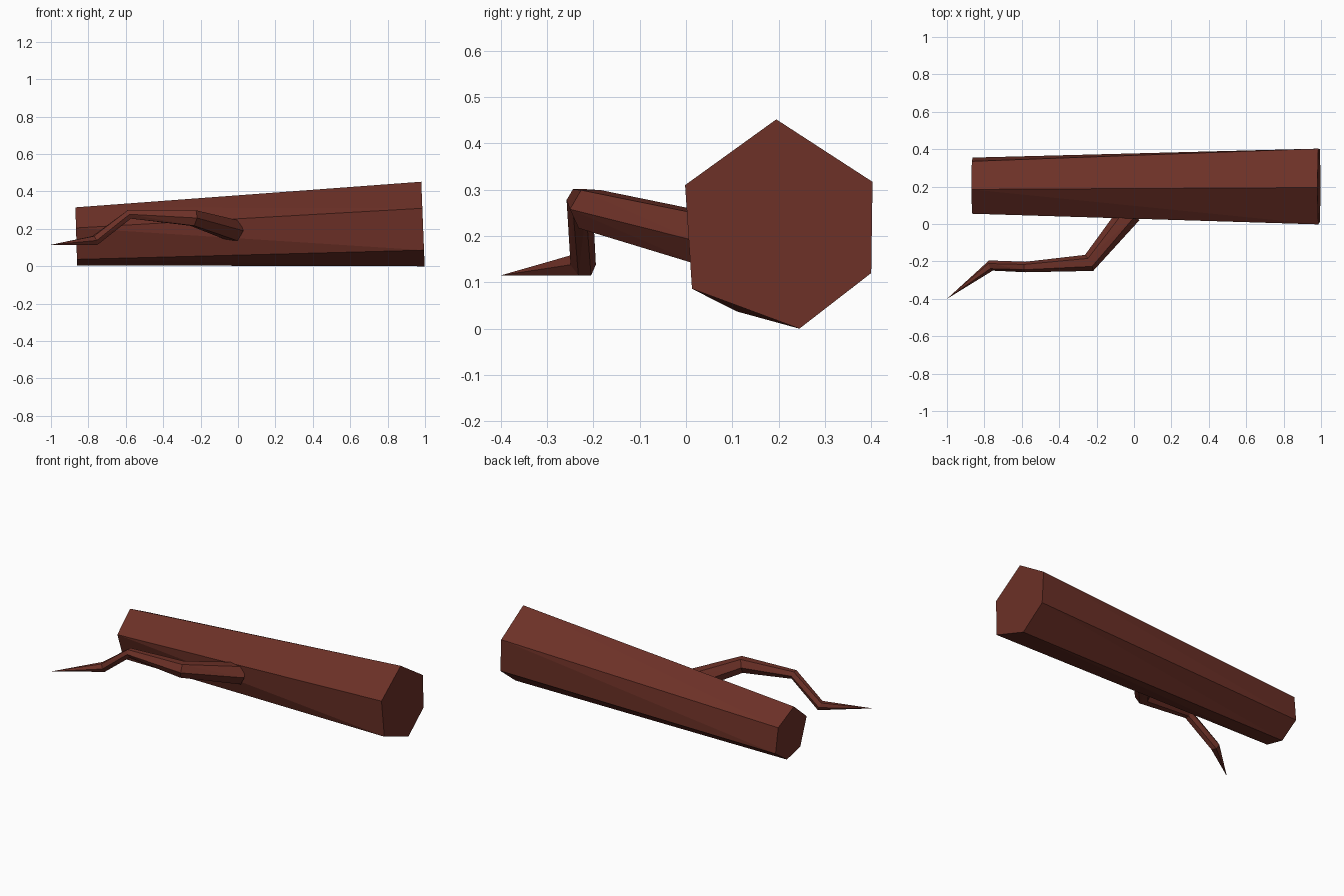
import bpy
import bmesh
from mathutils import Vector
from math import cos, sin, pi

cube = bpy.data.objects.get("Cube")
if cube:
    bpy.data.objects.remove(cube, do_unlink=True)

bark = bpy.data.materials.new("reddish brown bark")
bark.use_nodes = True
colour = (0.15, 0.030, 0.020, 1)
bark.diffuse_color = colour
bark.node_tree.nodes["Principled BSDF"].inputs["Base Color"].default_value = colour


def loft(name, rings, tip=None):
    """Join rings of points with flat triangles, closing both ends."""
    bm = bmesh.new()
    loops = [[bm.verts.new(p) for p in ring] for ring in rings]
    n = len(loops[0])
    for a, b in zip(loops, loops[1:]):
        for i in range(n):
            j = (i + 1) % n
            bm.faces.new((a[i], a[j], b[i]))
            bm.faces.new((a[j], b[j], b[i]))
    bm.faces.new(loops[0])
    if tip:
        point = bm.verts.new(tip)
        for i in range(n):
            bm.faces.new((loops[-1][i], loops[-1][(i + 1) % n], point))
    else:
        bm.faces.new(loops[-1])
    bmesh.ops.recalc_face_normals(bm, faces=bm.faces)
    mesh = bpy.data.meshes.new(name)
    bm.to_mesh(mesh)
    bm.free()
    mesh.materials.append(bark)
    obj = bpy.data.objects.new(name, mesh)
    bpy.context.collection.objects.link(obj)
    return obj


# Log: uneven six-sided trunk, thinner at its right end, ends slightly tilted
thin_end = [(0.185, 0.315), (0.335, 0.24), (0.355, 0.085),
            (0.24, 0.005), (0.11, 0.037), (0.055, 0.205)]
thick_end = [(0.195, 0.452), (0.403, 0.317), (0.40, 0.12),
             (0.245, 0.0), (0.013, 0.086), (-0.002, 0.31)]
loft("log", [[(-0.86 - 0.03 * z, y, z) for y, z in thin_end],
             [(0.998 - 0.04 * z, y, z) for y, z in thick_end]])

# Branch: bent tapering six-sided twig ending in a point
path = [Vector(p) for p in ((-0.02, 0.06, 0.19), (-0.24, -0.208, 0.258),
                            (-0.58, -0.23, 0.278), (-0.765, -0.222, 0.138),
                            (-1.0, -0.4, 0.115))]
radii = [0.063, 0.048, 0.028, 0.029]
rings = []
for k, radius in enumerate(radii):
    ahead = (path[k + 1] - path[k]).normalized()
    behind = (path[k] - path[k - 1]).normalized() if k else ahead
    along = (ahead + behind).normalized()
    side = along.cross(Vector((0, 0, 1))).normalized()
    up = side.cross(along)
    rings.append([path[k] + radius * (side * cos(a) + up * sin(a))
                  for a in (i * pi / 3 for i in range(6))])
loft("branch", rings, path[-1])
